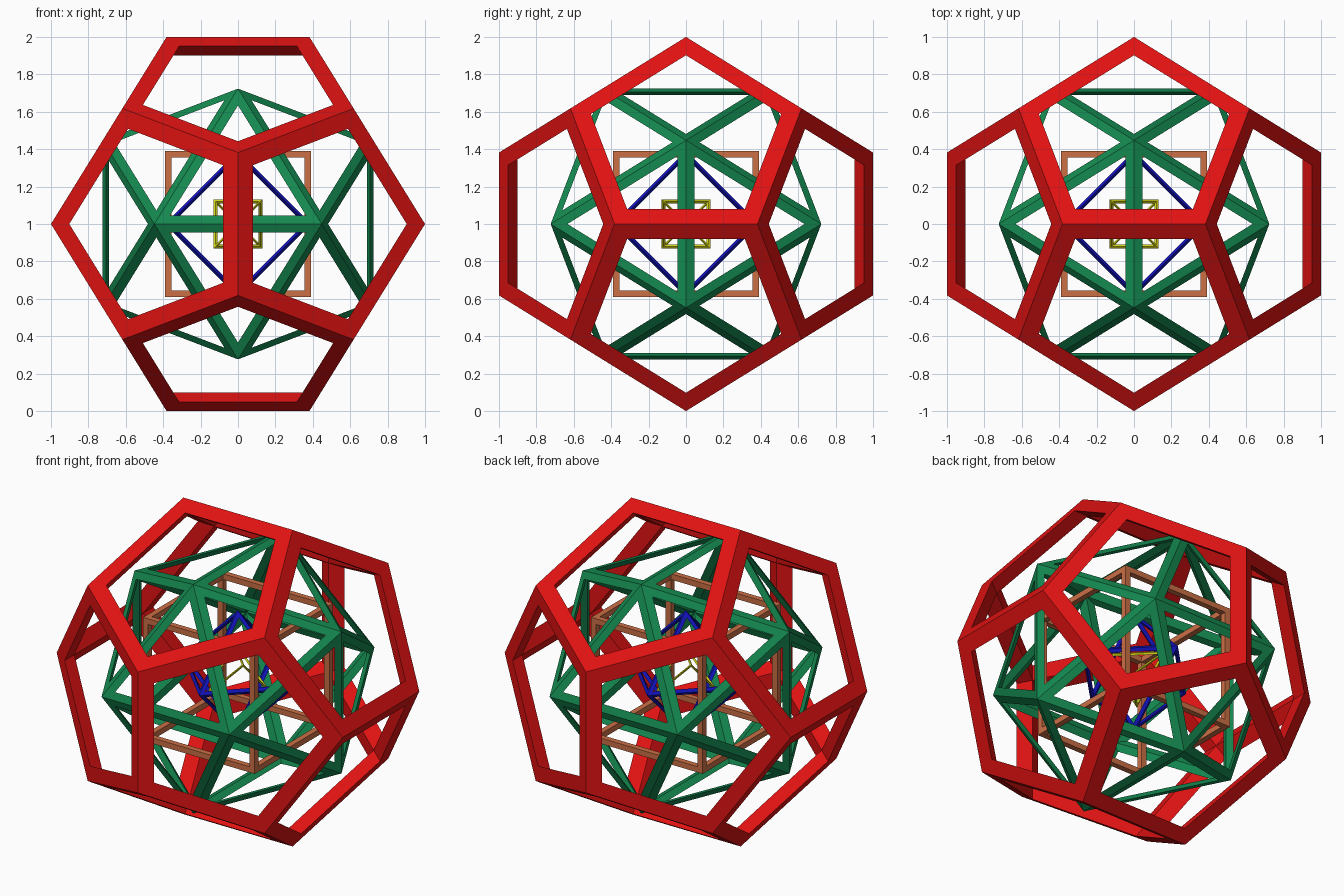
import bpy
import math
from itertools import combinations, product
from mathutils import Vector

if "Cube" in bpy.data.objects:
    bpy.data.objects.remove(bpy.data.objects["Cube"])

PHI = (1 + math.sqrt(5)) / 2
CENTRE = Vector((0, 0, 1))


def material(name, rgb):
    mat = bpy.data.materials.new(name)
    mat.diffuse_color = (*rgb, 1)
    mat.use_nodes = True
    mat.node_tree.nodes["Principled BSDF"].inputs["Base Color"].default_value = mat.diffuse_color
    return mat


def cyclic(a, b):
    """All sign variants and rotations of (a, b, 0)."""
    points = []
    for s, t in product((-1, 1), repeat=2):
        p = (a * s, b * t, 0)
        points += [Vector(p[i:] + p[:i]) for i in range(3)]
    return points


def hull_faces(verts):
    """Faces of a convex solid as vertex loops, counter-clockwise from outside."""
    faces = {}
    for a, b, c in combinations(verts, 3):
        n = (b - a).cross(c - a)
        if n.length < 1e-7:
            continue
        n.normalize()
        d = n.dot(a)
        if d < 0:
            n, d = -n, -d
        if d < 1e-5 or any(n.dot(v) > d + 1e-5 for v in verts):
            continue
        ids = [i for i, v in enumerate(verts) if abs(n.dot(v) - d) < 1e-5]
        mid = sum((verts[i] for i in ids), Vector()) / len(ids)
        u = (verts[ids[0]] - mid).normalized()
        w = n.cross(u)
        ids.sort(key=lambda i: math.atan2((verts[i] - mid).dot(w), (verts[i] - mid).dot(u)))
        faces[tuple(sorted(ids))] = (ids, mid)
    return list(faces.values())


def frame(name, verts, width, mat):
    """Open frame of a solid: every bar has a rhombic section."""
    faces = hull_faces(verts)
    ids, mid = faces[0]
    edge_mid = (verts[ids[0]] + verts[ids[1]]) / 2
    k = width / (edge_mid - mid).length
    shrink = 1 - 2 * k * (1 - mid.length_squared / edge_mid.length_squared)
    n = len(verts)
    points = list(verts) + [v * shrink for v in verts]
    polys = []
    for ids, mid in faces:
        base, m = len(points), len(ids)
        points += [verts[i].lerp(mid, k) for i in ids]
        for j in range(m):
            h = (j + 1) % m
            polys.append((ids[j], ids[h], base + h, base + j))
            polys.append((ids[h] + n, ids[j] + n, base + j, base + h))
    mesh = bpy.data.meshes.new(name)
    mesh.from_pydata([p + CENTRE for p in points], [], polys)
    mesh.materials.append(mat)
    obj = bpy.data.objects.new(name, mesh)
    bpy.context.collection.objects.link(obj)


# Each solid sits with its corners on the face centres of the one around it
ico = 0.7236
cube = 0.3903
tet = cube / 3
corners = [Vector(p) for p in product((-1, 1), repeat=3)]

# Outer twelve-sided frame
frame("dodecahedron_frame", cyclic(1, 1 / PHI ** 2) + [c / PHI for c in corners],
      0.093, material("red", (0.75, 0.006, 0.006)))
# Twenty-sided frame
frame("icosahedron_frame", cyclic(ico / PHI, ico),
      0.048, material("green", (0.007, 0.25, 0.08)))
# Cube frame
frame("cube_frame", [c * cube for c in corners],
      0.036, material("copper brown", (0.6, 0.16, 0.06)))
# Eight-sided frame
frame("octahedron_frame", [Vector(tuple(s * cube if i == a else 0 for i in range(3)))
                           for a in range(3) for s in (-1, 1)],
      0.022, material("blue", (0.006, 0.006, 0.5)))
# Innermost four-sided frame
frame("tetrahedron_frame", [c * tet for c in corners if c.x * c.y * c.z < 0],
      0.012, material("yellow", (0.7, 0.7, 0.01)))
